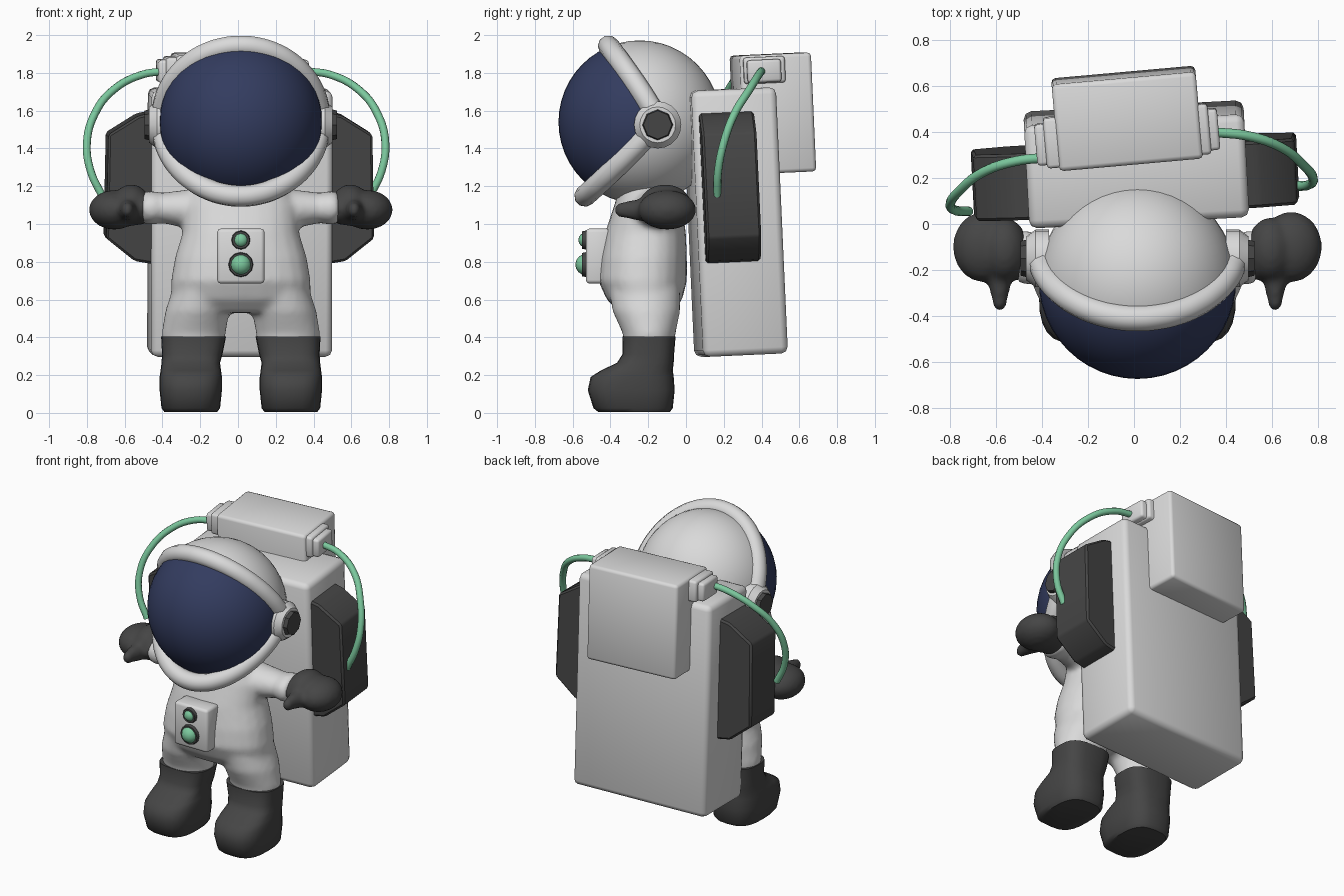
import bpy
import bmesh
import math
from mathutils import Vector, Matrix

cube = bpy.data.objects.get("Cube")
if cube:
    bpy.data.objects.remove(cube, do_unlink=True)

CX = 0.015                      # centre line of the figure
TILT = math.radians(2.6)        # lean of the pack
YAW = math.radians(3)           # turn of the pack
SIDES = (("left", 1), ("right", -1))


def material(name, r, g, b):
    m = bpy.data.materials.new(name)
    m.use_nodes = True
    m.diffuse_color = (r, g, b, 1)
    bsdf = next(n for n in m.node_tree.nodes if n.type == 'BSDF_PRINCIPLED')
    bsdf.inputs["Base Color"].default_value = (r, g, b, 1)
    bsdf.inputs["Roughness"].default_value = 0.6
    return m


WHITE = material("suit white", 0.7, 0.7, 0.7)
DARK = material("charcoal", 0.06, 0.06, 0.06)
BLUE = material("visor blue", 0.033, 0.045, 0.115)
GREEN = material("mint green", 0.2, 0.58, 0.34)


def smooth(obj, angle=40):
    bpy.ops.object.select_all(action='DESELECT')
    obj.select_set(True)
    bpy.context.view_layer.objects.active = obj
    bpy.ops.object.shade_smooth_by_angle(angle=math.radians(angle))


def finish(bm, name, mats, loc=(0, 0, 0), rot=(0, 0, 0), angle=40):
    bmesh.ops.recalc_face_normals(bm, faces=bm.faces)
    mesh = bpy.data.meshes.new(name)
    bm.to_mesh(mesh)
    bm.free()
    obj = bpy.data.objects.new(name, mesh)
    bpy.context.collection.objects.link(obj)
    obj.location, obj.rotation_euler = loc, rot
    for m in mats:
        mesh.materials.append(m)
    smooth(obj, angle)
    return obj


def box(name, size, loc, mat, bevel, rot=(0, 0, 0)):
    bm = bmesh.new()
    bmesh.ops.create_cube(bm, size=1, matrix=Matrix.Diagonal((*size, 1)))
    bmesh.ops.bevel(bm, geom=bm.edges[:], offset=bevel, segments=2, profile=0.5, affect='EDGES')
    return finish(bm, name, [mat], loc, rot, 50)


def loft(bm, rings, axis='z', power=2.0, n=24):
    """Skin superellipse rings (x, y, z, a, b) stacked along an axis."""
    loops = []
    for x, y, z, a, b in rings:
        loop = []
        for i in range(n):
            t = math.tau * i / n
            c, s = math.cos(t), math.sin(t)
            u = a * math.copysign(abs(c) ** (2 / power), c)
            v = b * math.copysign(abs(s) ** (2 / power), s)
            off = (u, v, 0) if axis == 'z' else (0, u, v)
            loop.append(bm.verts.new(Vector((x, y, z)) + Vector(off)))
        loops.append(loop)
    for p, q in zip(loops, loops[1:]):
        for i in range(n):
            bm.faces.new((p[i], p[(i + 1) % n], q[(i + 1) % n], q[i]))
    bm.faces.new(loops[0])
    bm.faces.new(loops[-1])


def ball(bm, centre, radii, n=20):
    mat = Matrix.Translation(centre) @ Matrix.Diagonal((*radii, 1))
    bmesh.ops.create_uvsphere(bm, u_segments=n, v_segments=n // 2, radius=1, matrix=mat)


def fuse(obj, voxel, rounds):
    r = obj.modifiers.new("Fuse", 'REMESH')
    r.mode, r.voxel_size, r.use_smooth_shade = 'VOXEL', voxel, True
    s = obj.modifiers.new("Relax", 'SMOOTH')
    s.factor, s.iterations = 0.5, rounds


def tube(name, points, radius, mat, closed=False):
    cu = bpy.data.curves.new(name, 'CURVE')
    cu.dimensions, cu.bevel_depth, cu.bevel_resolution = '3D', radius, 3
    cu.resolution_u, cu.use_fill_caps = 6, True
    sp = cu.splines.new('BEZIER')
    sp.bezier_points.add(len(points) - 1)
    for bp, p in zip(sp.bezier_points, points):
        bp.co = p
        bp.handle_left_type = bp.handle_right_type = 'AUTO'
    sp.use_cyclic_u = closed
    cu.materials.append(mat)
    obj = bpy.data.objects.new(name, cu)
    bpy.context.collection.objects.link(obj)
    bpy.ops.object.select_all(action='DESELECT')
    obj.select_set(True)
    bpy.context.view_layer.objects.active = obj
    bpy.ops.object.convert(target='MESH')
    smooth(bpy.context.object, 60)


def disc(name, r_in, r_out, depth, loc, axis, mat, n):
    """Short tapered cylinder whose narrow end points along the axis."""
    bm = bmesh.new()
    bmesh.ops.create_cone(bm, cap_ends=True, segments=n, radius1=r_in, radius2=r_out, depth=depth)
    rot = Vector(axis).to_track_quat('Z', 'Y').to_euler()
    finish(bm, name, [mat], loc, rot)


# Suit: torso, legs and arms fused into one skin
bm = bmesh.new()
loft(bm, [(CX, -.21, .53, .28, .14), (CX, -.22, .6, .37, .2), (CX, -.23, .7, .37, .235),
          (CX, -.225, .82, .35, .23), (CX, -.215, .95, .31, .215), (CX, -.2, 1.1, .3, .18),
          (CX, -.2, 1.2, .24, .15)], power=2.3)
for _, s in SIDES:
    loft(bm, [(CX + s * .25, -.195, .34, .16, .13), (CX + s * .25, -.195, .42, .17, .14),
              (CX + s * .23, -.21, .54, .17, .18), (CX + s * .2, -.22, .66, .16, .19)])
    loft(bm, [(CX + s * .15, -.17, 1.07, .14, .14), (CX + s * .3, -.16, 1.08, .12, .1),
              (CX + s * .42, -.15, 1.085, .1, .08), (CX + s * .47, -.15, 1.085, .12, .09),
              (CX + s * .52, -.14, 1.085, .115, .085)], axis='x')
suit = finish(bm, "suit", [WHITE])
fuse(suit, 0.018, 6)

# Gloves and boots
for side, s in SIDES:
    bm = bmesh.new()
    ball(bm, (CX + s * .67, -.1, 1.075), (.135, .155, .105))
    ball(bm, (CX + s * .58, -.11, 1.1), (.1, .14, .11))
    loft(bm, [(CX + s * .5, -.13, 1.085, .115, .085), (CX + s * .62, -.11, 1.085, .13, .1)], axis='x')
    for k in range(5):
        ball(bm, (CX + s * .6, -.2 - .033 * k, 1.075), (.065 - .008 * k, .05, .07 - .007 * k), 12)
    fuse(finish(bm, side + "_glove", [DARK]), 0.016, 3)

    bm = bmesh.new()
    x = CX + s * .265
    loft(bm, [(x, -.275, .005, .14, .19), (x, -.28, .025, .155, .21), (x, -.29, .12, .165, .23),
              (x, -.285, .19, .165, .22), (x, -.26, .225, .16, .19), (x, -.215, .265, .155, .15),
              (x - s * .008, -.2, .31, .16, .137), (x - s * .015, -.195, .405, .172, .14)], power=2.9)
    finish(bm, side + "_boot", [DARK], angle=50)


# Helmet ball, visor area and the bent rim between them
HEAD = Vector((CX, -.245, 1.54))


def rim_y(c):
    return -.15 - (.26 if c > 0 else .385) * abs(c) ** 1.15


bm = bmesh.new()
ball(bm, HEAD, (.43, .43, .432), 48)
for f in bm.faces:
    d = f.calc_center_median() - HEAD
    c = d.z / max(math.hypot(d.x, d.z), 1e-6)
    f.material_index = int(HEAD.y + d.y < rim_y(c) + .015)
finish(bm, "helmet_and_visor", [WHITE, BLUE], angle=60)

rim = []
for i in range(28):
    t = math.tau * i / 28
    rim.append((CX + .42 * math.sin(t), rim_y(math.cos(t)), 1.545 + .397 * math.cos(t)))
tube("helmet_rim", rim, .057, WHITE, closed=True)

for side, s in SIDES:
    out = (s, 0, 0)
    disc(side + "_ear_base", .125, .125, .06, (CX + s * .415, -.15, 1.525), out, WHITE, 20)
    disc(side + "_ear_cup", .125, .095, .04, (CX + s * .465, -.15, 1.525), out, WHITE, 20)
    disc(side + "_ear_cap", .085, .075, .04, (CX + s * .49, -.15, 1.525), out, DARK, 8)

# Chest panel with two lamps
box("chest_panel", (.25, .13, .29), (CX, -.465, .83), WHITE, .018)
for name, z, r in (("upper", .915, .04), ("lower", .785, .056)):
    disc(name + "_lamp_ring", r + .012, r + .006, .03, (CX, -.535, z), (0, -1, 0), DARK, 12)
    bm = bmesh.new()
    ball(bm, (CX, -.53, z), (r, r, r), 16)
    finish(bm, name + "_lamp", [GREEN])

# Life support pack with its upper tank
box("backpack", (.96, .45, 1.41), (.01, .26, 1.01), WHITE, .035, (TILT, 0, YAW))
turn = (TILT, 0, YAW * 1.7)
box("upper_tank", (.63, .38, .63), (-.03, .46, 1.585), WHITE, .02, turn)
box("tank_collar", (.72, .22, .14), (-.03, .385, 1.815), WHITE, .015, turn)
box("hose_sockets", (.8, .18, .12), (-.03, .38, 1.81), WHITE, .015, turn)

# Side pouches: a chamfered profile with depth, then the hoses
POUCH = [(.44, .4), (.54, .38), (.7, .28), (.71, -.27), (.56, -.39), (.44, -.41)]
HOSE = [(.36, .345, 1.81), (.5, .33, 1.79), (.65, .28, 1.71), (.75, .2, 1.58),
        (.79, .145, 1.43), (.77, .115, 1.28), (.71, .11, 1.15)]
for side, s in SIDES:
    bm = bmesh.new()
    face = bm.faces.new([bm.verts.new((s * x, -.145, z)) for x, z in POUCH])
    ext = bmesh.ops.extrude_face_region(bm, geom=[face])["geom"]
    bmesh.ops.translate(bm, vec=(0, .29, 0), verts=[v for v in ext if isinstance(v, bmesh.types.BMVert)])
    bmesh.ops.recalc_face_normals(bm, faces=bm.faces)
    bmesh.ops.bevel(bm, geom=bm.edges[:], offset=.012, segments=1, affect='EDGES')
    finish(bm, side + "_pouch", [DARK], (.005, .205, 1.2), (TILT, 0, YAW), 30)
    tube(side + "_hose", [(s * x - .01, y + s * .055, z) for x, y, z in HOSE], .021, GREEN)
